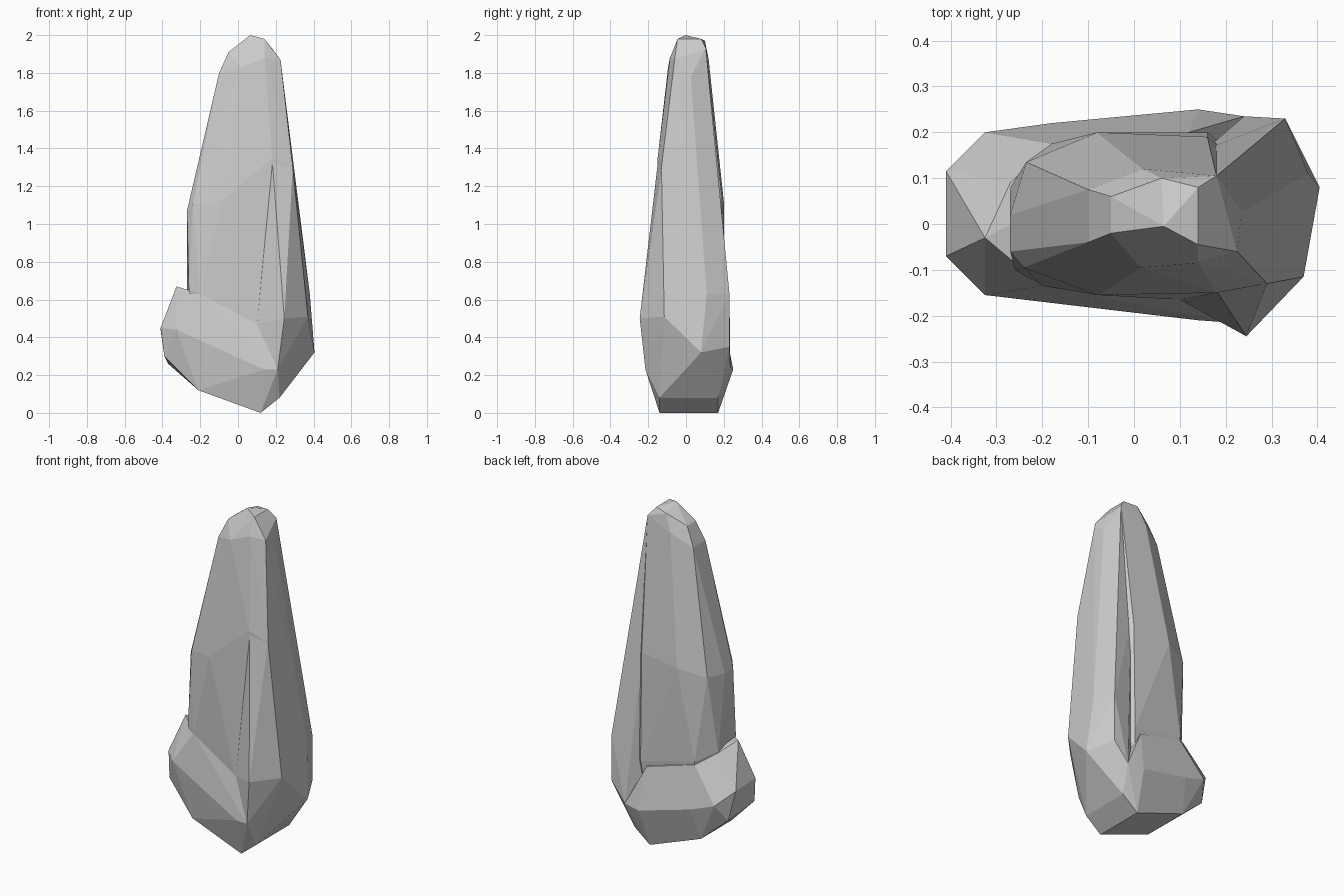
import bpy, bmesh


def chunk(name, points):
    """Faceted stone chunk: the convex hull of its corner points."""
    bm = bmesh.new()
    for p in points:
        bm.verts.new(p)
    res = bmesh.ops.convex_hull(bm, input=bm.verts[:])
    loose = [v for v in bm.verts if not v.link_faces]
    bmesh.ops.delete(bm, geom=loose, context='VERTS')
    bmesh.ops.dissolve_limit(bm, angle_limit=0.06, verts=bm.verts[:], edges=bm.edges[:])
    bmesh.ops.recalc_face_normals(bm, faces=bm.faces[:])
    mesh = bpy.data.meshes.new(name)
    bm.to_mesh(mesh)
    bm.free()
    ob = bpy.data.objects.new(name, mesh)
    bpy.context.collection.objects.link(ob)
    return ob


# Tall tapering spire
tip = [(0.065, -0.005, 2.0), (0.06, 0.10, 1.97), (0.14, -0.045, 1.98), (0.14, 0.08, 1.98),
       (-0.05, -0.02, 1.91), (-0.05, 0.06, 1.91), (-0.10, -0.04, 1.80), (-0.10, 0.075, 1.80),
       (0.015, -0.095, 1.83), (0.14, -0.085, 1.88), (0.225, -0.06, 1.87), (0.18, 0.105, 1.93),
       (0.02, 0.12, 1.87), (0.235, 0.025, 1.78)]
waist = [(0.18, -0.15, 1.35), (0.29, -0.13, 1.30), (-0.08, -0.155, 1.13), (-0.24, -0.095, 1.10),
         (-0.27, -0.06, 1.07), (-0.27, 0.02, 1.07), (-0.235, 0.135, 1.08), (-0.08, 0.20, 1.12),
         (0.16, 0.19, 1.15)]
root = [(-0.20, -0.135, 0.63), (-0.26, -0.10, 0.65), (-0.27, 0.08, 0.62), (-0.18, 0.175, 0.58),
        (0.10, -0.165, 0.47), (0.16, 0.20, 0.50), (0.34, 0.05, 0.55), (0.12, -0.13, 0.1),
        (0.12, 0.15, 0.1), (-0.15, -0.10, 0.2), (-0.15, 0.12, 0.2)]
spire = chunk("spire", tip + waist + root)

# Wide foot with sloping ledges on the left
foot = chunk("foot", [
    (0.10, -0.165, 0.47), (-0.20, -0.135, 0.63), (-0.325, -0.03, 0.67), (-0.27, 0.09, 0.62),
    (-0.18, 0.175, 0.56), (0.12, 0.20, 0.48), (-0.325, -0.155, 0.44), (-0.18, -0.175, 0.36),
    (0.14, -0.21, 0.23), (-0.41, -0.07, 0.45), (-0.41, 0.115, 0.44), (-0.325, 0.20, 0.36),
    (-0.18, 0.22, 0.31), (0.14, 0.25, 0.23), (-0.39, -0.09, 0.30), (-0.37, 0.13, 0.26),
    (-0.21, -0.13, 0.12), (-0.21, 0.16, 0.12), (0.12, -0.14, 0.0), (0.12, 0.17, 0.0),
    (0.22, -0.14, 0.08), (0.22, 0.17, 0.08), (0.21, -0.215, 0.23), (0.24, 0.235, 0.24)])

# Thick buttress down the right side
buttress = chunk("buttress", [
    (0.14, -0.085, 1.88), (0.225, -0.06, 1.87), (0.235, 0.025, 1.78), (0.18, 0.105, 1.93),
    (0.18, -0.15, 1.35), (0.29, -0.13, 1.30), (0.10, -0.165, 0.47), (0.245, -0.245, 0.50),
    (0.37, -0.115, 0.51), (0.38, 0.11, 0.63), (0.405, 0.08, 0.32), (0.33, 0.23, 0.63),
    (0.33, 0.23, 0.35), (0.16, 0.165, 1.18), (0.21, -0.215, 0.23), (0.24, 0.235, 0.24),
    (0.22, -0.14, 0.08), (0.22, 0.17, 0.08), (0.14, -0.14, 0.10), (0.14, 0.15, 0.15)])

# Fuse the three chunks into one stone
for part in (foot, buttress):
    mod = spire.modifiers.new("fuse_" + part.name, 'BOOLEAN')
    mod.operation = 'UNION'
    mod.solver = 'EXACT'
    mod.object = part
    part.hide_render = True
    part.hide_set(True)
spire.name = "standing_stone"
